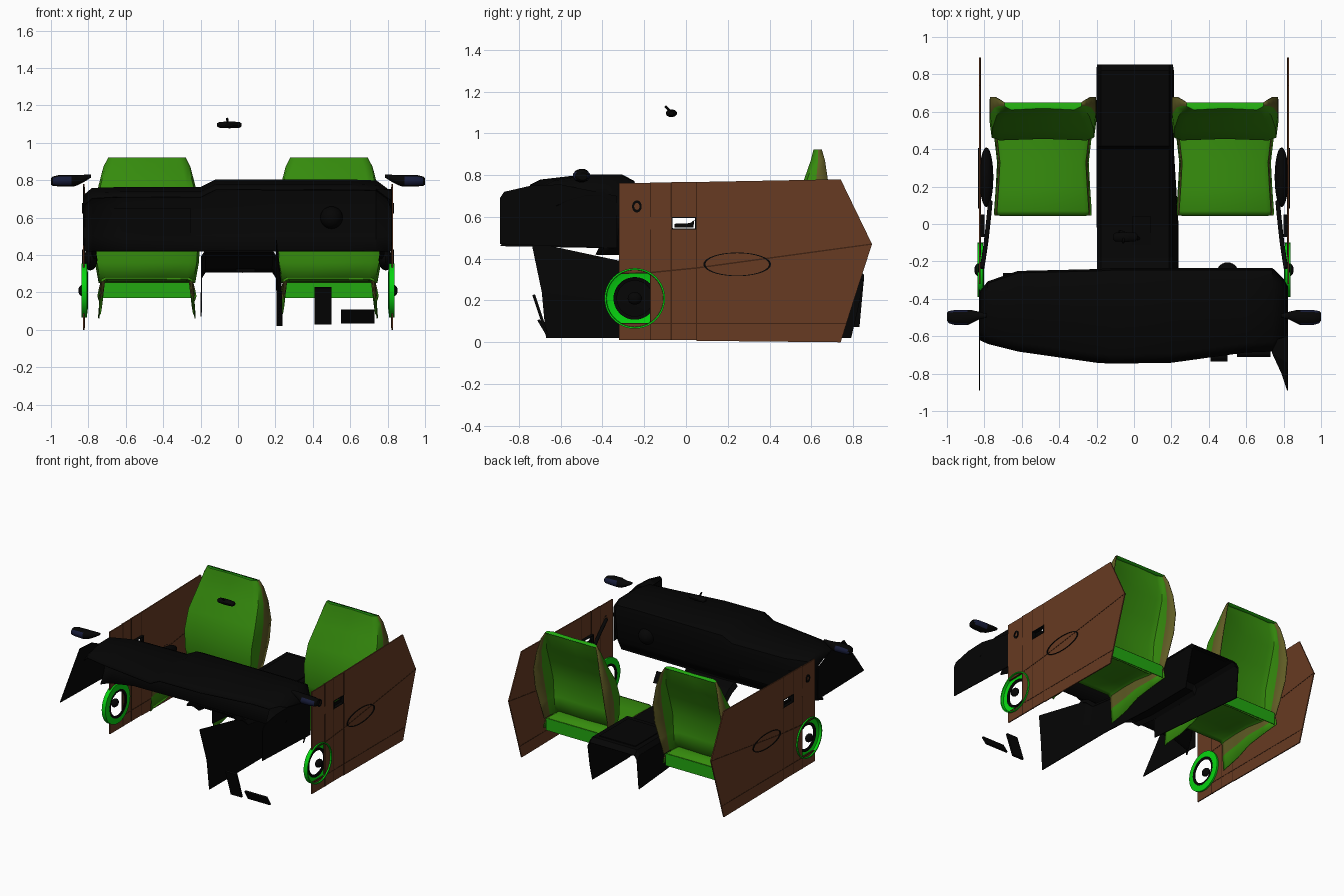
import bpy, bmesh, math
from mathutils import Vector

cube = bpy.data.objects.get("Cube")
if cube:
    bpy.data.objects.remove(cube, do_unlink=True)


def material(name, r, g, b):
    m = bpy.data.materials.new(name)
    m.use_nodes = True
    m.diffuse_color = (r, g, b, 1)
    bsdf = m.node_tree.nodes["Principled BSDF"]
    bsdf.inputs["Base Color"].default_value = (r, g, b, 1)
    bsdf.inputs["Roughness"].default_value = 0.8
    return m


BLACK = material("black plastic", .0015, .0015, .0015)
BROWN = material("brown panel", .135, .043, .016)
GROOVE = material("dark brown groove", .05, .016, .006)
GREEN = material("seat green", .036, .26, .004)
BRIGHT = material("bright seat green", .016, .39, .005)
OLIVE = material("olive seat side", .115, .105, .018)
LIME = material("speaker green", .002, .65, .005)
NAVY = material("navy glass", .008, .011, .04)


def finish(name, bm, mats, rule=None, smooth=False, thick=0):
    """Turn a bmesh into a named object, colouring faces by a rule."""
    bmesh.ops.recalc_face_normals(bm, faces=bm.faces)
    bm.faces.index_update()
    if rule:
        for f in bm.faces:
            f.material_index = rule(f)
    me = bpy.data.meshes.new(name)
    bm.to_mesh(me)
    bm.free()
    for m in mats:
        me.materials.append(m)
    ob = bpy.data.objects.new(name, me)
    bpy.context.collection.objects.link(ob)
    if thick:
        mod = ob.modifiers.new("thickness", 'SOLIDIFY')
        mod.thickness, mod.offset = thick, 0
    if smooth:
        bpy.ops.object.select_all(action='DESELECT')
        ob.select_set(True)
        bpy.context.view_layer.objects.active = ob
        bpy.ops.object.shade_smooth_by_angle(angle=math.radians(40))
    return ob


def loft(name, rows, mats, rule=None, closed=False, caps=False, **kw):
    """Skin rows of points; closed rows form a tube."""
    bm = bmesh.new()
    vs = [[bm.verts.new(p) for p in row] for row in rows]
    n = len(rows[0])
    for a, b in zip(vs, vs[1:]):
        for i in range(n if closed else n - 1):
            j = (i + 1) % n
            bm.faces.new((a[i], a[j], b[j], b[i]))
    if caps:
        bm.faces.new(vs[0])
        bm.faces.new(vs[-1])
    return finish(name, bm, mats, rule, **kw)


def plate(name, poly, x0, x1, mat):
    """Side-on outline (y, z) extruded from x0 to x1."""
    return loft(name, [[(x, y, z) for y, z in poly] for x in (x0, x1)], [mat], closed=True, caps=True)


def rect(y0, y1, z0, z1):
    return [(y0, z0), (y1, z0), (y1, z1), (y0, z1)]


def box(name, x, y, z, mat):
    return plate(name, rect(*y, *z), *x, mat)


def ring(name, profile, y, z, mat, squash=1, n=40):
    """Spin (radius, x) points about an axis along x, flattened in z by squash."""
    rows = []
    for i in range(n + 1):
        a = math.tau * i / n
        rows.append([(x, y + r * math.cos(a), z + squash * r * math.sin(a)) for r, x in profile])
    return loft(name, rows, [mat], closed=True, smooth=True)


def ellipsoid(name, centre, size, mat):
    bm = bmesh.new()
    bmesh.ops.create_uvsphere(bm, u_segments=24, v_segments=14, radius=1)
    for v in bm.verts:
        v.co = Vector([c + s * k for c, s, k in zip(centre, size, v.co)])
    return finish(name, bm, [mat], smooth=True)


def pod(name, stations, mats, rule=None):
    """Rounded body along x from (x, y, z, y radius, z radius) stations."""
    rows = []
    for x, y, z, ry, rz in stations:
        angles = [math.tau * (i + .5) / 12 for i in range(12)]
        rows.append([(x, y + ry * math.cos(a), z + rz * math.sin(a)) for a in angles])
    return loft(name, rows, mats, rule, closed=True, caps=True, smooth=True)


def tube(name, pts, radius, mat):
    cu = bpy.data.curves.new(name, 'CURVE')
    cu.dimensions = '3D'
    cu.bevel_depth, cu.bevel_resolution, cu.use_fill_caps = radius, 2, True
    sp = cu.splines.new('BEZIER')
    sp.bezier_points.add(len(pts) - 1)
    for bp, p in zip(sp.bezier_points, pts):
        bp.co = p
        bp.handle_left_type = bp.handle_right_type = 'AUTO'
    cu.materials.append(mat)
    ob = bpy.data.objects.new(name, cu)
    bpy.context.collection.objects.link(ob)


# Dashboard: a shell open to the front (x, front y, rear y, top z)
stations = [(-.82, -.62, -.36, .72), (-.78, -.64, -.31, .755), (-.62, -.68, -.255, .76),
            (-.2, -.74, -.245, .76), (-.12, -.745, -.24, .8), (.2, -.74, -.24, .8),
            (.6, -.685, -.24, .8), (.74, -.68, -.24, .795), (.8, -.64, -.3, .75), (.82, -.62, -.34, .7)]
rows = []
for x, yf, yr, zt in stations:
    rows.append([(x, y, z) for y, z in (
        (yf, zt - .05), (yf + .05, zt - .025), (-.48, zt), (yr - .07, zt),
        (yr - .01, zt - .03), (yr, zt - .09), (yr - .03, .5), (yr - .07, .42))])
loft("dashboard", rows, [BLACK], smooth=True, thick=.008)
box("glove_box_lid", (-.7, -.25), (-.285, -.262), (.5, .65), BLACK)
ellipsoid("steering_column", (.5, -.265, .6), (.06, .06, .06), BLACK)
plate("left_dash_wing", [(-.89, .47), (-.33, .45), (-.33, .7), (-.6, .755), (-.74, .75), (-.87, .72), (-.89, .69)],
      .817, .823, BLACK)
loft("left_wing_top", [[(.82, -.89, .69), (.82, -.74, .745), (.82, -.6, .75)],
                       [(.79, -.8, .71), (.738, -.69, .75), (.75, -.62, .75)]], [BLACK], thick=.006)
plate("right_dash_wing", [(-.89, .46), (-.35, .45), (-.35, .68), (-.52, .76), (-.66, .77)], -.83, -.824, BLACK)

# Centre console: an open shell with a long top and two thin side walls
top = [(-.32, .42), (-.25, .39), (-.18, .33), (-.02, .31), (.4, .31), (.42, .35), (.82, .35), (.85, .32)]
loft("console_top", [[(-.195, y, z - .03), (-.175, y, z), (.185, y, z), (.205, y, z - .03)] for y, z in top],
     [BLACK], thick=.008)
wall = [(-.74, -.67, .48)] + [(y, min(y, .79), z - .03) for y, z in top]
loft("console_left_wall", [[(.205, y, z), (.21 + .02 * (y < .2), (y + yb) / 2 + .015 * (y < -.6), z * .5),
                            (.21 + .026 * (y < .2), yb, .02)] for y, yb, z in wall], [BLACK], thick=.006)
loft("console_right_wall", [[(-.195, y, z), (-.197, y - .02 * (y > .5), .14 - .08 * y)]
                            for y, yb, z in wall if y > -.1], [BLACK], thick=.006)
box("gear_plate", (-.01, .09), (-.17, .04), (.31, .325), BLACK)
tube("gear_lever", [(.03, -.08, .31), (.0, -.07, .36), (-.08, -.04, .39)], .01, BLACK)
box("armrest_lid", (-.14, .15), (.46, .79), (.345, .36), BLACK)


# Seats
def seat(side, cx):
    rows = []
    for z, w, yf, yb in ((.25, .255, .465, .59), (.36, .275, .45, .61), (.5, .283, .45, .655), (.64, .28, .495, .68),
                         (.77, .256, .565, .68), (.87, .23, .6, .665), (.92, .205, .612, .65)):
        half = [(w, yb), (w, yf * .5 + yb * .5), (w * .96, yf + .014), (w * .82, yf)]
        prof = [(-x, y) for x, y in half] + [(0, yf + .008)] + [(x, y) for x, y in reversed(half)]
        rows.append([(cx + x, y, z) for x, y in prof])
    rows.append([(x, .65, .918) for x, y, z in rows[-1]])

    def back_rule(f):
        if f.calc_center_median().z > .905:
            return 1
        return 2 if f.index % 8 in (0, 7) else 0
    loft(side + "_seat_back", rows, [GREEN, BRIGHT, OLIVE], back_rule, smooth=True, thick=.006)

    rows = []
    for y, w, z, drop in ((.045, .245, .27, .21), (.07, .246, .28, .21), (.2, .237, .278, .19),
                          (.33, .23, .27, .14), (.46, .245, .262, .1), (.59, .25, .26, .08)):
        half = [(w + .012, z - drop), (w + .004, z - drop * .5), (w - .003, z - .012), (w - .025, z)]
        prof = [(-x, h) for x, h in half] + [(x, h) for x, h in reversed(half)]
        rows.append([(cx + x, y, h) for x, h in prof])
    loft(side + "_seat_cushion", rows, [GREEN, OLIVE],
         lambda f: 1 if f.index % 7 in (1, 5) else 0, smooth=True, thick=.006)
    box(side + "_seat_rear_strip", (cx - .24, cx + .24), (.587, .593), (.17, .258), BRIGHT)


# Doors with speakers, armrests and outside mirrors
def door(side, s):
    x0, x1 = s * .82, s * .828
    panels = {
        "front": rect(-.32, -.17, .33, .762),
        "front_foot": rect(-.32, -.17, .01, .09),
        "middle": rect(-.17, -.07, .01, .765),
        "below_handle": rect(-.07, .05, .01, .54),
        "above_handle": rect(-.07, .05, .6, .767),
        "rear": [(.05, .007), (.74, 0), (.79, .16), (.89, .47), (.74, .78), (.05, .767)]}
    for part, poly in panels.items():
        plate(f"{side}_door_{part}", poly, x0, x1, BROWN)
    g0, g1 = s * .8185, s * .8295
    for i, y in enumerate((-.17, -.07, .05)):
        for z0, z1 in ((.01, .54), (.6, .765)):
            plate(f"{side}_door_seam_{i}", rect(y - .003, y + .003, z0, z1), g0, g1, GROOVE)
    plate(side + "_door_crease", [(-.32, .327), (-.17, .33), (.05, .352), (.89, .467), (.89, .473),
                                  (.05, .359), (-.17, .337), (-.32, .333)], g0, g1, GROOVE)
    plate(side + "_door_lower_seam", rect(-.32, .765, .088, .093), g0, g1, GROOVE)
    # handle recess
    for y, z in (((-.07, .05), (.54, .545)), ((-.07, .05), (.595, .6)),
                 ((-.07, -.064), (.54, .6)), ((.044, .05), (.54, .6))):
        box(side + "_handle_frame", (s * .8, s * .83), y, z, BLACK)
    plate(side + "_door_handle", [(-.055, .55), (.035, .55), (.04, .585), (.02, .57), (-.055, .567)],
          s * .805, s * .815, BLACK)
    # armrest and pull strap, with the rims that show on the outer skin
    ellipsoid(side + "_armrest", (s * .789, .25, .375), (.037, .16, .057), BLACK)
    tube(side + "_pull_strap", [(s * .768, .12, .39), (s * .777, .03, .45), (s * .793, -.11, .57),
                                (s * .812, -.235, .65)], .012, BLACK)
    for part, y, z, r, squash in (("armrest_rim", .245, .373, .157, .35), ("strap_rim", -.235, .65, .018, 1.25)):
        w = .005
        ring(f"{side}_{part}", [(r - w, s * .82), (r + w, s * .82), (r + w, s * .833), (r - w, s * .833)],
             y, z, BLACK, squash)
    # speaker
    ring(side + "_speaker_ring", [(.145, s * .838), (.137, s * .838), (.135, s * .819), (.115, s * .812),
                                  (.1, s * .81), (.1, s * .804), (.145, s * .808)], -.245, .21, LIME)
    ring(side + "_speaker_surround", [(.102, s * .818), (.085, s * .812), (.085, s * .806), (.102, s * .803)],
         -.245, .21, BLACK)
    ellipsoid(side + "_speaker_cone", (s * .832, -.245, .21), (.022, .034, .03), BLACK)
    # outside mirror

    def glass(f):
        return 1 if abs(f.normal.y) > .7 and abs(f.calc_center_median().x) > .88 else 0
    pod(side + "_mirror", [(s * x, *rest) for x, *rest in (
        (.785, -.49, .822, .01, .008), (.83, -.49, .808, .022, .022), (.868, -.495, .798, .036, .03),
        (.89, -.5, .797, .042, .033), (.96, -.5, .797, .041, .031), (.99, -.498, .795, .034, .026),
        (1, -.495, .793, .022, .018))], [BLACK, NAVY], glass)


for side, s in (("left", 1), ("right", -1)):
    seat(side, s * .487)
    door(side, s)

# Rear-view mirror
pod("rear_view_mirror", [(x, -.07, 1.096, ry, rz) for x, ry, rz in (
    (-.113, .012, .008), (-.1, .024, .016), (-.045, .027, .019), (.008, .024, .016), (.02, .012, .008))], [BLACK])
tube("rear_view_stem", [(-.055, -.07, 1.1), (-.058, -.1, 1.13)], .006, BLACK)

# Pedals
for name, x0, x1, pts in (("tall_pedal", .41, .5, ((-.735, .225), (-.67, .03))),
                          ("wide_pedal", .55, .73, ((-.712, .105), (-.67, .035)))):
    (ya, za), (yb, zb) = pts
    plate(name, [(ya, za), (yb, zb), (yb + .012, zb + .005), (ya + .012, za + .005)], x0, x1, BLACK)
